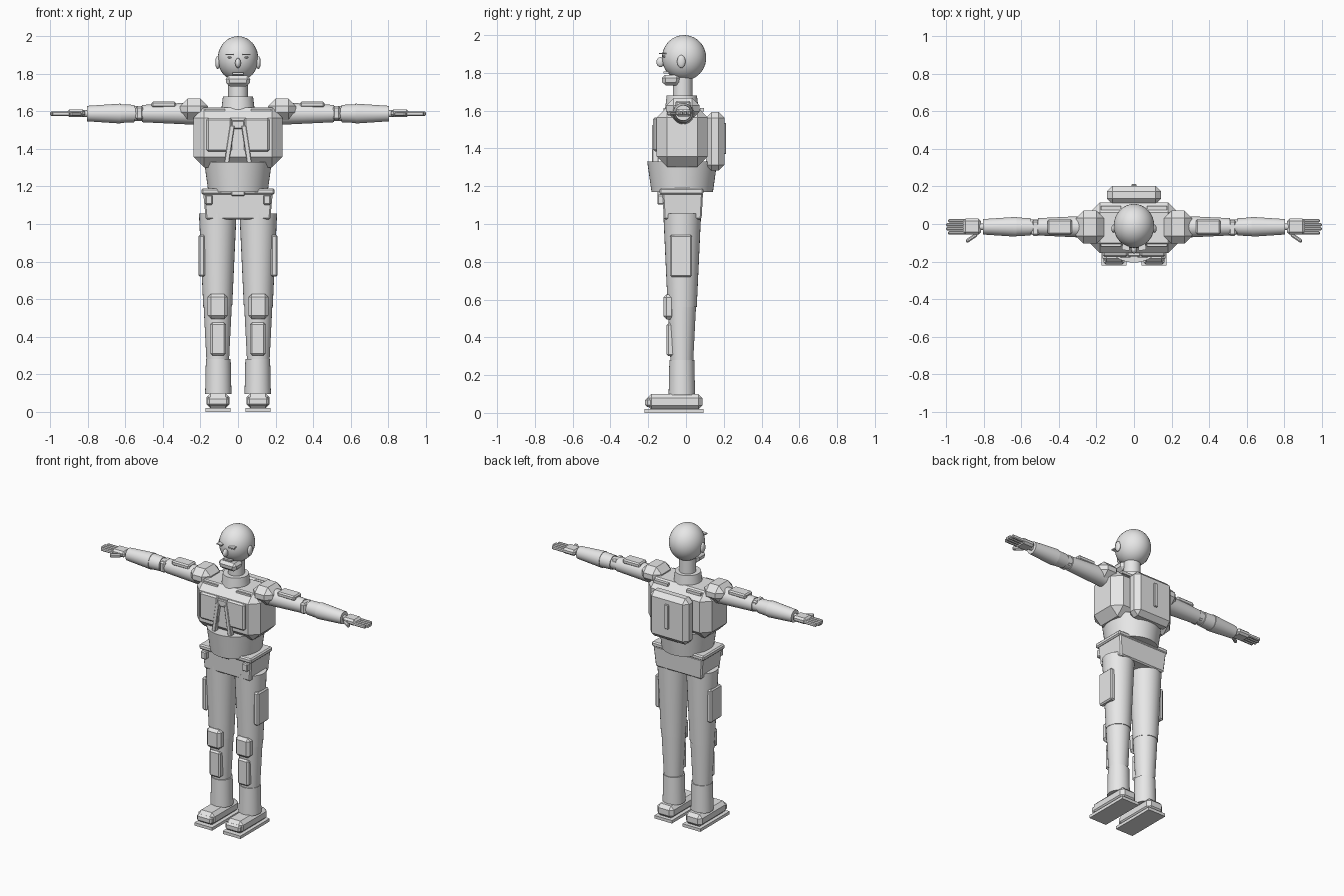
import bpy, bmesh, math
from mathutils import Matrix, Vector

if "Cube" in bpy.data.objects:
    bpy.data.objects.remove(bpy.data.objects["Cube"], do_unlink=True)

grey = bpy.data.materials.new("plain grey")
grey.use_nodes = True
grey.diffuse_color = (0.8, 0.8, 0.8, 1)
grey.node_tree.nodes["Principled BSDF"].inputs["Base Color"].default_value = grey.diffuse_color


def finish(bm, name, smooth=False):
    bmesh.ops.recalc_face_normals(bm, faces=bm.faces)
    mesh = bpy.data.meshes.new(name)
    bm.to_mesh(mesh)
    bm.free()
    mesh.materials.append(grey)
    obj = bpy.data.objects.new(name, mesh)
    bpy.context.collection.objects.link(obj)
    if smooth:
        bpy.ops.object.select_all(action="DESELECT")
        obj.select_set(True)
        bpy.context.view_layer.objects.active = obj
        bpy.ops.object.shade_smooth_by_angle(angle=math.radians(35))
    return obj


def box(name, xs, ys, zs, bevel=0.0, taper=1.0, turn=0.0, axis="Z"):
    """Chamfered box between bounds; taper narrows its bottom, turn spins it."""
    bm = bmesh.new()
    bmesh.ops.create_cube(bm, size=1)
    size = Vector([abs(b - a) for a, b in (xs, ys, zs)])
    mid = Vector([(a + b) / 2 for a, b in (xs, ys, zs)])
    for v in bm.verts:
        k = taper if v.co.z < 0 else 1
        v.co = Vector((v.co.x * size.x * k, v.co.y * size.y * k, v.co.z * size.z))
    if bevel:
        bmesh.ops.bevel(bm, geom=bm.edges[:], offset=bevel, segments=1, affect="EDGES")
    bm.transform(Matrix.Translation(mid) @ Matrix.Rotation(turn, 4, axis))
    return finish(bm, name)


def tube(name, start, end, r1, r2, stretch=1.0, sides=32):
    """Capped cone from start to end; stretch widens it along y."""
    bm = bmesh.new()
    a, b = Vector(start), Vector(end)
    bmesh.ops.create_cone(bm, cap_ends=True, segments=sides, radius1=r1, radius2=r2, depth=(b - a).length)
    bm.transform((b - a).to_track_quat("Z", "Y").to_matrix().to_4x4())
    bm.transform(Matrix.Translation((a + b) / 2) @ Matrix.Diagonal((1, stretch, 1, 1)))
    return finish(bm, name, True)


def ball(name, centre, radii):
    bm = bmesh.new()
    bmesh.ops.create_uvsphere(bm, u_segments=32, v_segments=20, radius=1)
    bm.transform(Matrix.Translation(centre) @ Matrix.Diagonal((*radii, 1)))
    return finish(bm, name, True)


# Head and neck
ball("head", (0, -0.01, 1.88), (0.108, 0.117, 0.12))
ball("nose", (0, -0.135, 1.857), (0.015, 0.022, 0.026))
box("mouth", (-0.03, 0.03), (-0.118, -0.08), (1.797, 1.807))
box("jaw", (-0.068, 0.068), (-0.13, -0.03), (1.732, 1.79), 0.018, 0.88)
tube("neck", (0, -0.018, 1.64), (0, -0.018, 1.79), 0.052, 0.052)
tube("collar", (0, -0.022, 1.60), (0, -0.022, 1.68), 0.09, 0.08)

# Torso
box("torso", (-0.237, 0.237), (-0.155, 0.115), (1.302, 1.62), 0.055)
box("sternum_block", (-0.035, 0.035), (-0.172, -0.14), (1.505, 1.55), 0.005)
tube("abdomen", (0, -0.02, 1.17), (0, -0.02, 1.33), 0.158, 0.18, 1.03, 48)
box("backpack", (-0.145, 0.145), (0.105, 0.203), (1.282, 1.592), 0.03)
box("backpack_spine", (-0.014, 0.014), (0.19, 0.213), (1.37, 1.535), 0.004)

# Belt and pelvis
box("belt", (-0.195, 0.195), (-0.14, 0.092), (1.157, 1.19), 0.008)
box("buckle", (-0.036, 0.036), (-0.152, -0.13), (1.15, 1.188), 0.004)
box("pelvis", (-0.185, 0.185), (-0.125, 0.09), (1.025, 1.165), 0.008, 0.93)

for side, s in (("left", 1), ("right", -1)):
    def part(name, xs, *rest, **more):
        return box(f"{side}_{name}", (s * xs[0], s * xs[1]), *rest, **more)

    def limb(name, a, b, *rest):
        return tube(f"{side}_{name}", (s * a[0], *a[1:]), (s * b[0], *b[1:]), *rest)

    # Face details
    ball(f"{side}_ear", (s * 0.108, -0.025, 1.86), (0.013, 0.022, 0.034))
    part("brow", (0.022, 0.062), (-0.14, -0.09), (1.899, 1.906), turn=s * 0.15)
    ball(f"{side}_eye", (s * 0.042, -0.112, 1.887), (0.013, 0.009, 0.006))

    # Chest plates, straps and vents
    part("chest_plate", (0.032, 0.167), (-0.175, -0.145), (1.385, 1.565), 0.01)
    part("chest_strap", (0.033, 0.058), (-0.179, -0.145), (1.325, 1.525), 0.003,
         turn=s * -0.15, axis="Y")
    for place, y in (("front", -0.108), ("back", 0.085)):
        part(f"{place}_vent", (0.07, 0.175), (y - 0.011, y + 0.011), (1.595, 1.613))

    # Arm
    part("shoulder_pad", (0.16, 0.308), (-0.105, 0.072), (1.555, 1.668), 0.04)
    limb("upper_arm", (0.22, -0.015, 1.588), (0.51, -0.015, 1.588), 0.06, 0.046)
    limb("elbow", (0.49, -0.015, 1.588), (0.57, -0.015, 1.588), 0.04, 0.04)
    part("elbow_guard", (0.505, 0.545), (-0.064, 0.02), (1.555, 1.628), 0.01)
    limb("forearm", (0.55, -0.015, 1.588), (0.63, -0.015, 1.588), 0.046, 0.05)
    limb("forearm_cuff", (0.625, -0.015, 1.588), (0.805, -0.015, 1.588), 0.053, 0.041)
    part("arm_plate", (0.33, 0.46), (-0.055, 0.025), (1.62, 1.652), 0.008)

    # Hand
    limb("wrist", (0.79, -0.015, 1.588), (0.84, -0.015, 1.588), 0.018, 0.018)
    part("palm", (0.815, 0.91), (-0.055, 0.028), (1.57, 1.61), 0.012)
    for i in range(4):
        y = 0.017 - i * 0.0215
        tip = 1.0 if i in (1, 2) else 0.99
        part(f"finger_{i + 1}", (0.895, tip), (y - 0.009, y + 0.009), (1.576, 1.599), 0.005)
    part("thumb", (0.83, 0.9), (-0.084, -0.064), (1.574, 1.597), 0.006, turn=s * -0.6)

    # Belt pouch and leg
    part("belt_pouch", (0.135, 0.175), (-0.152, -0.115), (1.102, 1.155), 0.006)
    limb("thigh", (0.108, -0.02, 0.56), (0.108, -0.02, 1.055), 0.077, 0.1)
    limb("shin", (0.108, -0.022, 0.27), (0.108, -0.022, 0.565), 0.06, 0.075)
    limb("boot_shaft", (0.105, -0.022, 0.095), (0.105, -0.022, 0.28), 0.07, 0.066)
    part("thigh_plate", (0.175, 0.21), (-0.085, 0.032), (0.72, 0.942), 0.008)
    part("knee_pad", (0.055, 0.162), (-0.12, -0.06), (0.495, 0.628), 0.018)
    part("shin_plate", (0.065, 0.147), (-0.103, -0.06), (0.3, 0.475), 0.01)

    # Foot
    part("foot", (0.045, 0.168), (-0.205, 0.087), (0.018, 0.1), 0.022)
    part("toe_cap", (0.05, 0.163), (-0.216, -0.13), (0.03, 0.08), 0.012)
    part("sole", (0.04, 0.172), (-0.22, 0.093), (0, 0.02))
